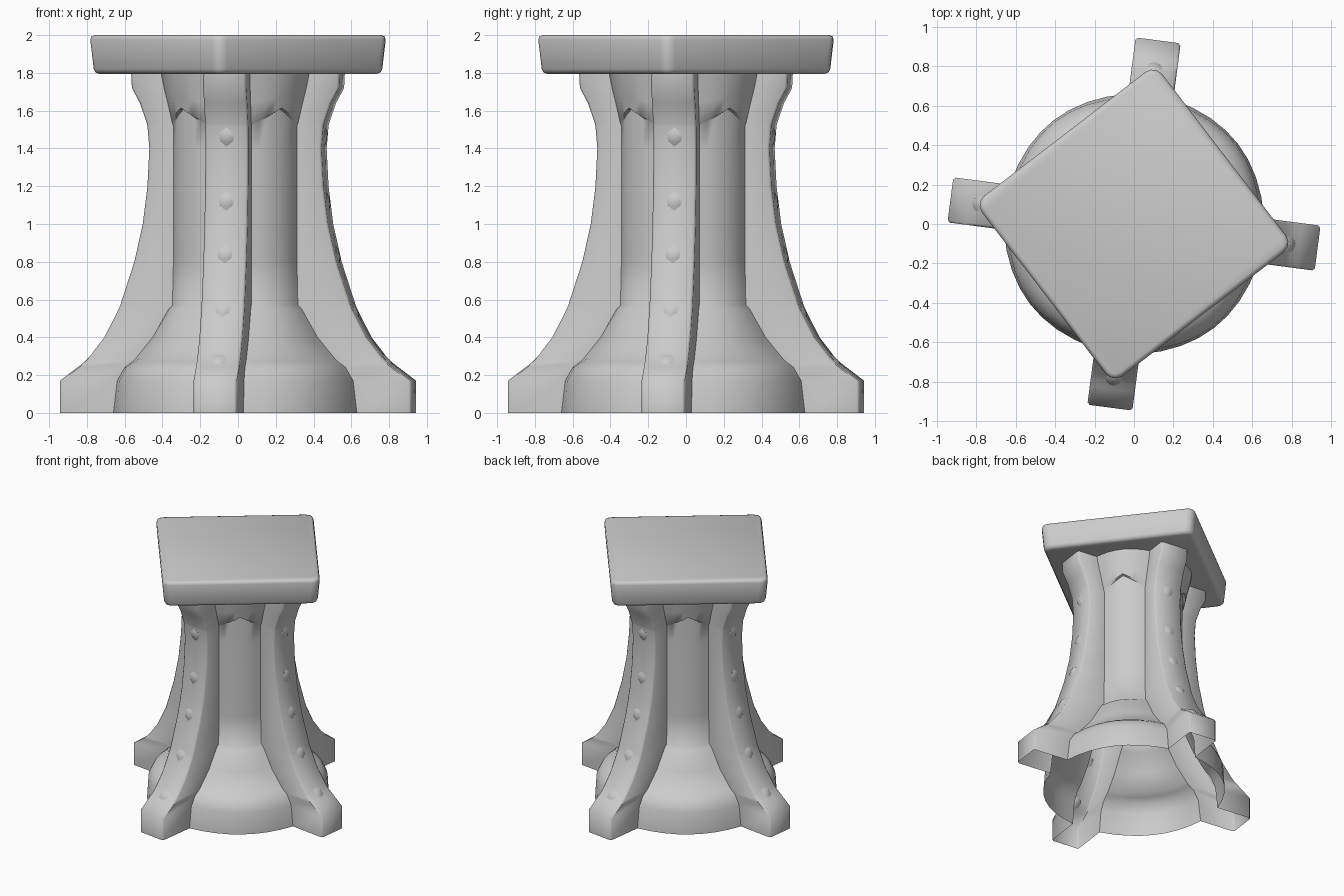
import bpy
import bmesh
import math
from mathutils import Matrix, Vector

if "Cube" in bpy.data.objects:
    bpy.data.objects.remove(bpy.data.objects["Cube"], do_unlink=True)

stone = bpy.data.materials.new("grey stone")
stone.use_nodes = True
GREY = (0.6, 0.6, 0.6, 1)
stone.diffuse_color = GREY
stone.node_tree.nodes["Principled BSDF"].inputs["Base Color"].default_value = GREY

TURN = Matrix.Rotation(math.radians(-7.5), 4, 'Z')
HALF = 0.115      # half the width of a leg
SOFT = 0.012      # chamfer on the leg's front edges
STEPS = 8         # wall segments between two legs


def finish(name, bm, angle):
    """Turn a bmesh into a smooth-shaded object."""
    bmesh.ops.transform(bm, matrix=TURN, verts=bm.verts)
    mesh = bpy.data.meshes.new(name)
    bm.to_mesh(mesh)
    bm.free()
    mesh.materials.append(stone)
    obj = bpy.data.objects.new(name, mesh)
    bpy.context.collection.objects.link(obj)
    bpy.ops.object.select_all(action='DESELECT')
    obj.select_set(True)
    bpy.context.view_layer.objects.active = obj
    bpy.ops.object.shade_smooth_by_angle(angle=math.radians(angle))


def section(z, peak, reach, root, mid):
    """One closed outline: four legs joined by four bulging walls."""
    pts = []
    diag = Vector((1, 1, 0)).normalized()
    bulge = mid - (root + HALF) / math.sqrt(2)
    front = [(reach - SOFT, -HALF), (reach, SOFT - HALF),
             (reach, HALF - SOFT), (reach - SOFT, HALF)]
    a, b = Vector((root, HALF, z)), Vector((HALF, root, z))
    for q in range(4):
        quarter = [Vector((x, y, z)) for x, y in front]
        for i in range(STEPS + 1):
            t = i / STEPS
            s = 2 * t - 1
            p = a.lerp(b, t) + diag * bulge * (1 - s * s)
            p.z += peak * (1 - abs(s))
            quarter.append(p)
        spin = Matrix.Rotation(q * math.pi / 2, 4, 'Z')
        pts += [spin @ p for p in quarter]
    return pts


# Column: height, arch peak, leg reach, wall root, wall middle
LEVELS = [
    (0.00, 0, 0.938, 0.65, 0.665),
    (0.17, 0, 0.938, 0.63, 0.655),
    (0.24, 0, 0.845, 0.59, 0.62),
    (0.27, 0, 0.805, 0.55, 0.575),
    (0.29, 0, 0.785, 0.53, 0.53),
    (0.40, 0, 0.700, 0.44, 0.45),
    (0.55, 0, 0.623, 0.355, 0.39),
    (0.57, 0, 0.615, 0.335, 0.36),
    (0.80, 0, 0.540, 0.33, 0.355),
    (1.00, 0, 0.495, 0.33, 0.355),
    (1.20, 0, 0.470, 0.33, 0.355),
    (1.40, 0, 0.460, 0.33, 0.355),
    (1.52, 0.09, 0.470, 0.33, 0.36),
    (1.53, 0.085, 0.472, 0.335, 0.38),
    (1.64, 0.03, 0.510, 0.36, 0.395),
    (1.72, 0, 0.553, 0.38, 0.41),
    (1.82, 0, 0.558, 0.40, 0.43),
]
bm = bmesh.new()
rings = [[bm.verts.new(p) for p in section(*row)] for row in LEVELS]
for low, high in zip(rings, rings[1:]):
    n = len(low)
    for i in range(n):
        j = (i + 1) % n
        bm.faces.new((low[i], low[j], high[j], high[i]))
finish("column_with_legs", bm, 55)


def leg_front(z):
    """Reach and slope of the leg front at a height."""
    for a, b in zip(LEVELS, LEVELS[1:]):
        if a[0] <= z <= b[0]:
            k = (z - a[0]) / (b[0] - a[0])
            return a[2] + k * (b[2] - a[2]), math.atan2(a[2] - b[2], b[0] - a[0])


# Worn studs down the front of each leg
bm = bmesh.new()
for q in range(4):
    for z in (0.28, 0.55, 0.84, 1.12, 1.46):
        reach, lean = leg_front(z)
        place = (Matrix.Rotation(q * math.pi / 2, 4, 'Z')
                 @ Matrix.Translation((reach, 0, z))
                 @ Matrix.Rotation(-lean, 4, 'Y')
                 @ Matrix.Diagonal((0.012, 0.045, 0.05, 1)))
        bmesh.ops.create_icosphere(bm, subdivisions=1, radius=1, matrix=place)
finish("leg_studs", bm, 60)

# Square top slab, turned so its corners sit over the legs
bm = bmesh.new()
bmesh.ops.create_cube(bm, size=1, matrix=Matrix.Translation((0, 0, 1.8975))
                      @ Matrix.Rotation(math.pi / 4, 4, 'Z')
                      @ Matrix.Diagonal((1.155, 1.155, 0.205, 1)))
for v in bm.verts:
    if v.co.z < 1.9:
        v.co.x *= 0.97
        v.co.y *= 0.97
upright = [e for e in bm.edges if abs(e.verts[0].co.z - e.verts[1].co.z) > 0.1]
bmesh.ops.bevel(bm, geom=upright, offset=0.06, segments=3, profile=0.5, affect='EDGES')
rim = [e for e in bm.edges if abs(e.verts[0].co.z - e.verts[1].co.z) < 0.01]
bmesh.ops.bevel(bm, geom=rim, offset=0.025, segments=2, profile=0.5, affect='EDGES')
finish("top_slab", bm, 50)
